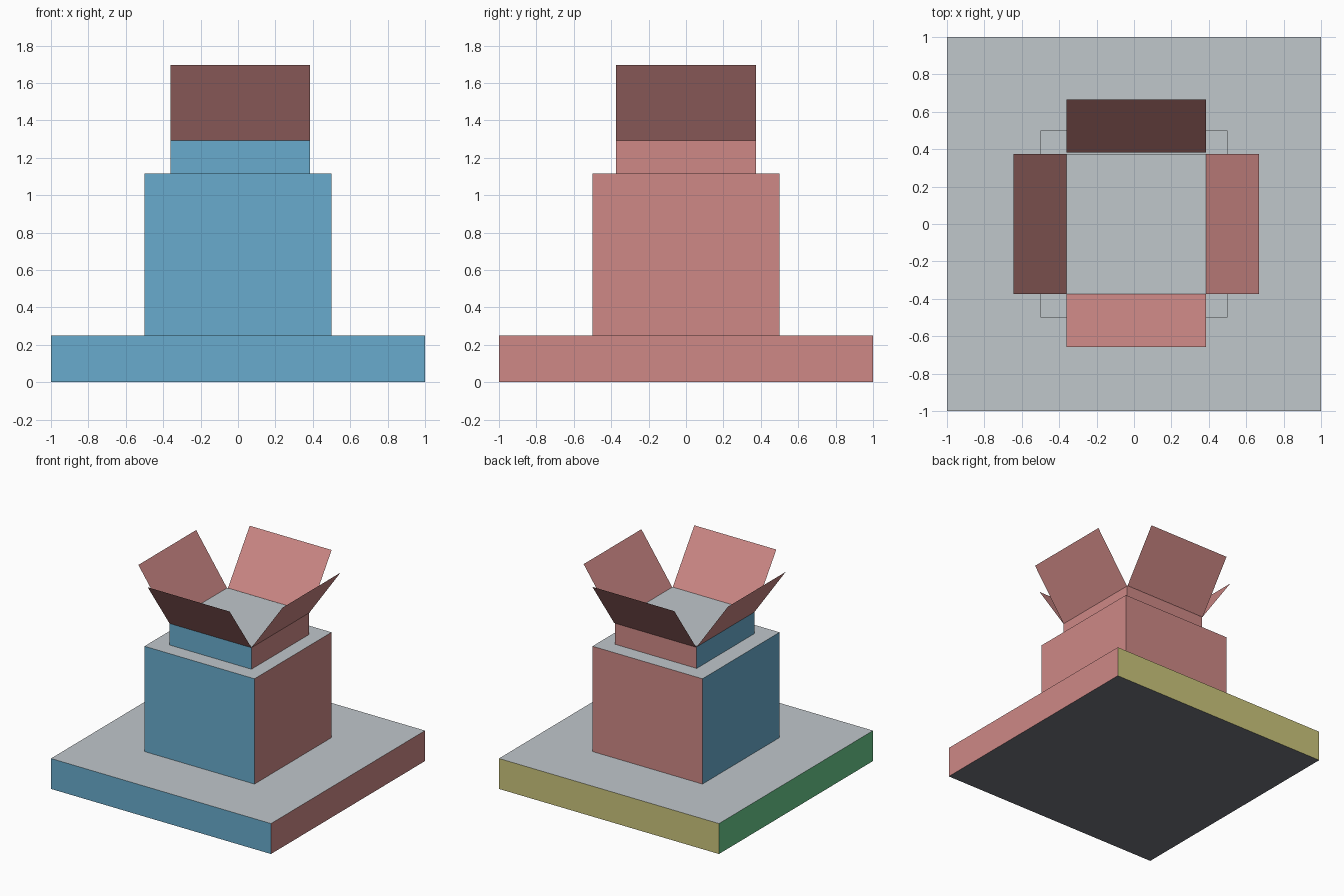
import bpy
import bmesh
from mathutils import Vector

cube = bpy.data.objects.get("Cube")
if cube:
    bpy.data.objects.remove(cube, do_unlink=True)


def material(name, rgb):
    mat = bpy.data.materials.new(name)
    mat.use_nodes = True
    mat.diffuse_color = (*rgb, 1)
    mat.node_tree.nodes["Principled BSDF"].inputs["Base Color"].default_value = (*rgb, 1)
    return mat


red = material("soft_red", (0.62, 0.25, 0.24))
blue = material("sky_blue", (0.14, 0.41, 0.61))
grey = material("pale_grey", (0.53, 0.57, 0.60))
yellow = material("olive_yellow", (0.60, 0.56, 0.20))
green = material("leaf_green", (0.14, 0.59, 0.26))
dark = material("slate_grey", (0.17, 0.18, 0.21))


def finish(bm, name, mats):
    mesh = bpy.data.meshes.new(name)
    bm.to_mesh(mesh)
    bm.free()
    for mat in mats:
        mesh.materials.append(mat)
    obj = bpy.data.objects.new(name, mesh)
    bpy.context.collection.objects.link(obj)
    return obj


def block(name, low, high, side_colours):
    """Box whose faces are coloured by the direction they point in."""
    low, high = Vector(low), Vector(high)
    bm = bmesh.new()
    bmesh.ops.create_cube(bm, size=1)
    bmesh.ops.scale(bm, vec=high - low, verts=bm.verts)
    bmesh.ops.translate(bm, vec=(low + high) / 2, verts=bm.verts)
    bm.normal_update()
    # Slots: front, back, left (+x), right (-x), top, bottom
    directions = [Vector(d) for d in ((0, -1, 0), (0, 1, 0), (1, 0, 0),
                                      (-1, 0, 0), (0, 0, 1), (0, 0, -1))]
    for face in bm.faces:
        face.material_index = max(range(6), key=lambda i: face.normal.dot(directions[i]))
    finish(bm, name, [*side_colours, grey, dark])


# Stacked body: wide base, main box and narrow neck
block("base", (-1, -1, 0), (1, 1, 0.25), (blue, yellow, red, green))
block("main_box", (-0.5, -0.5, 0.25), (0.5, 0.5, 1.115), (blue, red, red, blue))
X0, X1, Y0, Y1 = -0.36, 0.385, -0.375, 0.375
block("neck", (X0, Y0, 1.115), (X1, Y1, 1.298), (blue, red, red, blue))


def flap(name, start, end, outward):
    """Thin sheet hinged on the neck rim and leaning outward."""
    lean = Vector(outward) * 0.283 + Vector((0, 0, 0.405))
    start, end = Vector((*start, 1.292)), Vector((*end, 1.292))
    bm = bmesh.new()
    bm.faces.new([bm.verts.new(p) for p in (start, end, end + lean, start + lean)])
    finish(bm, name, [red])


# Four open flaps
flap("front_flap", (X0, Y0), (X1, Y0), (0, -1, 0))
flap("back_flap", (X1, Y1 + 0.008), (X0, Y1 + 0.008), (0, 1, 0))
flap("left_flap", (X1, Y0), (X1, Y1), (1, 0, 0))
flap("right_flap", (X0, Y1), (X0, Y0), (-1, 0, 0))
